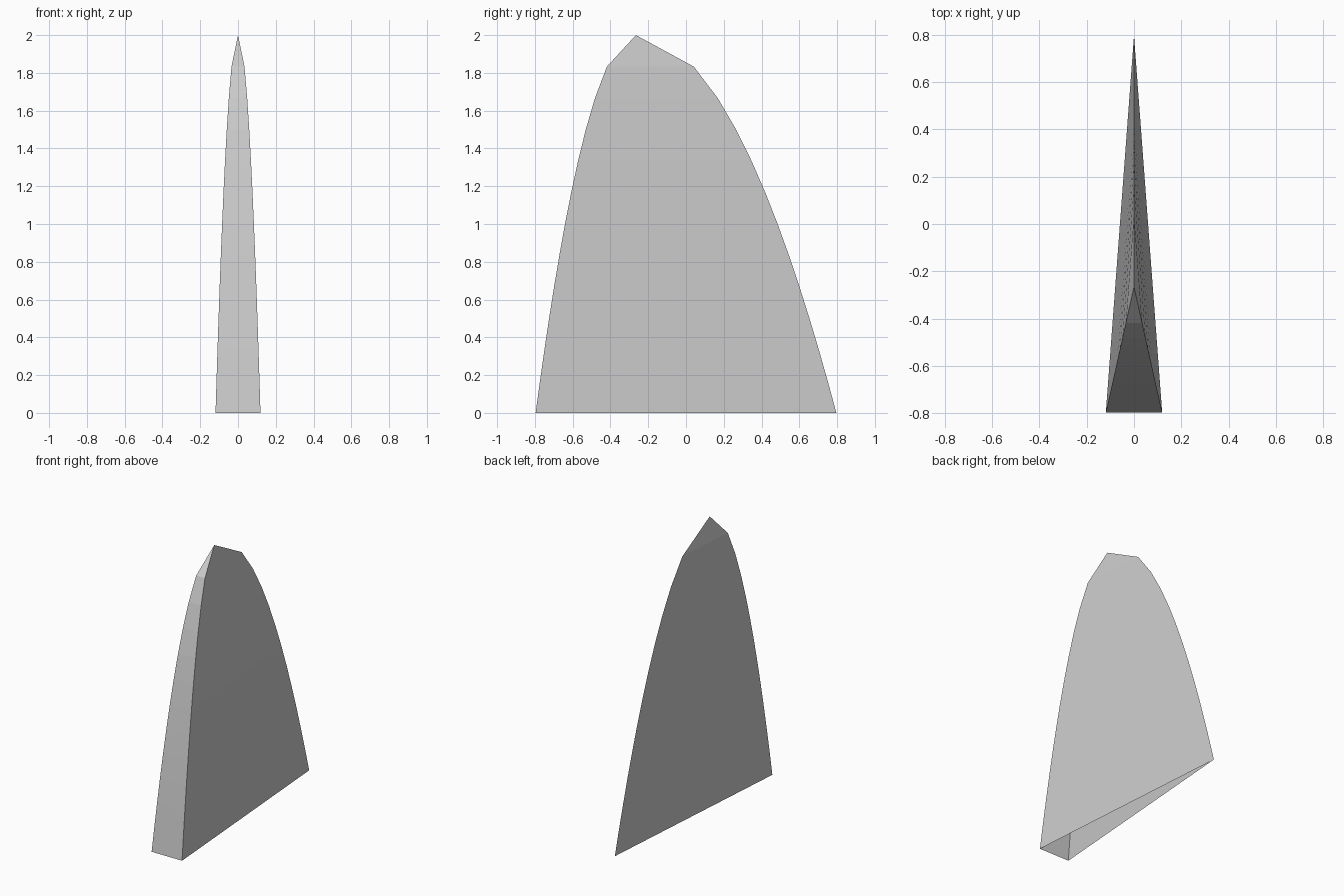
import bpy, bmesh
from math import sqrt

if "Cube" in bpy.data.objects:
    bpy.data.objects.remove(bpy.data.objects["Cube"])

HEIGHT, RINGS = 2.0, 12
HALF_W, HALF_D = 0.119, 0.796
TIP_Y = -HALF_D / 3          # apex sits over the triangle's centroid
BASE = [(-HALF_W, -HALF_D), (HALF_W, -HALF_D), (0, HALF_D)]

bm = bmesh.new()

# Triangular rings shrinking along a parabola
rings = []
for i in range(RINGS):
    s = sqrt(1 - i / RINGS)
    rings.append([bm.verts.new((x * s, TIP_Y + (y - TIP_Y) * s, HEIGHT * i / RINGS))
                  for x, y in BASE])

# Side walls, open at the bottom
for low, high in zip(rings, rings[1:]):
    for k in range(3):
        n = (k + 1) % 3
        bm.faces.new((low[k], low[n], high[n], high[k]))

# Pointed tip
tip = bm.verts.new((0, TIP_Y, HEIGHT))
for k in range(3):
    bm.faces.new((rings[-1][k], rings[-1][(k + 1) % 3], tip))

mesh = bpy.data.meshes.new("fin_shell")
bm.to_mesh(mesh)
bm.free()
bpy.context.collection.objects.link(bpy.data.objects.new("fin_shell", mesh))
